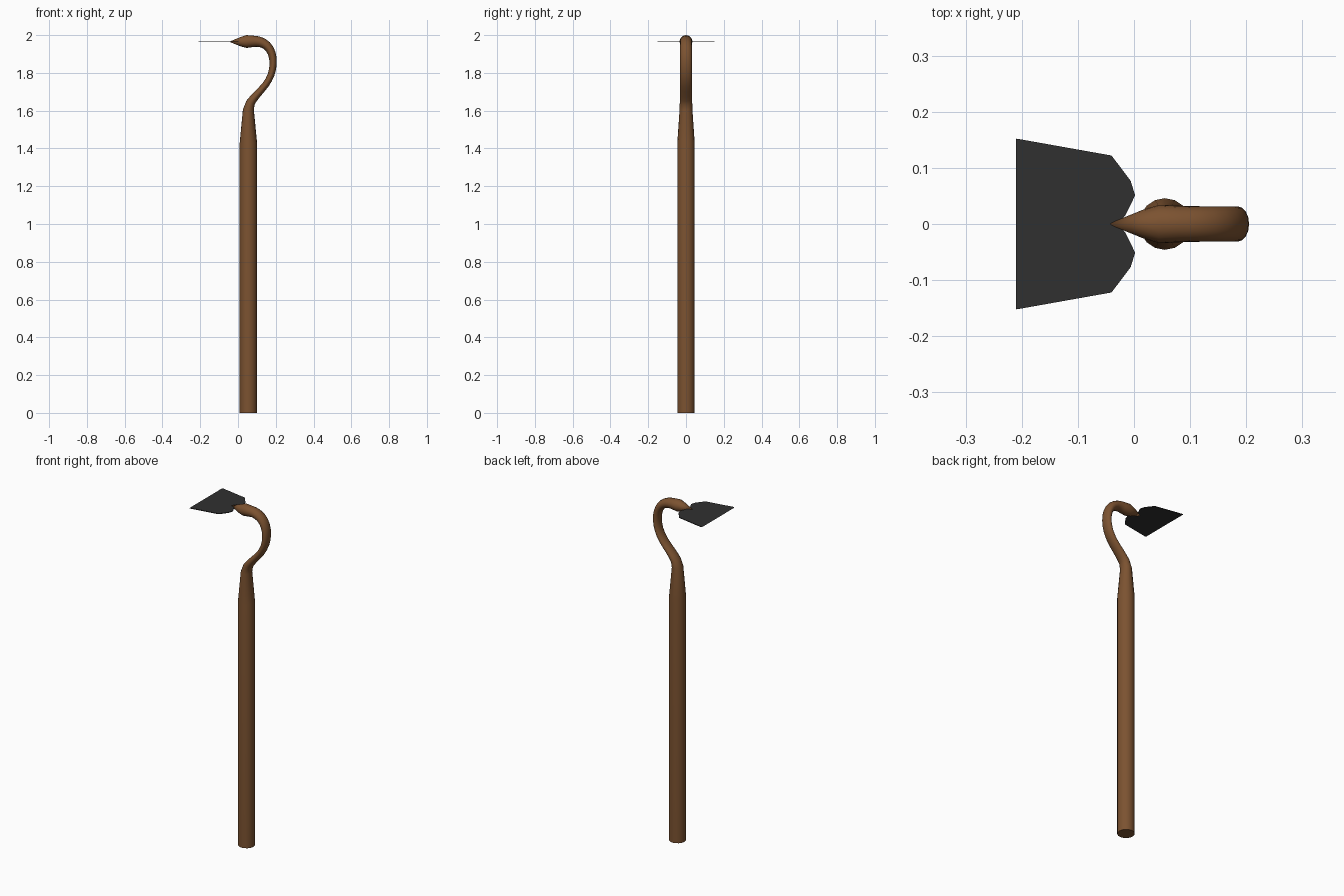
import bpy, bmesh, math
from mathutils import Vector

if "Cube" in bpy.data.objects:
    bpy.data.objects.remove(bpy.data.objects["Cube"])

SIDES = 16


def material(name, rgb):
    m = bpy.data.materials.new(name)
    m.diffuse_color = (*rgb, 1)
    m.use_nodes = True
    m.node_tree.nodes["Principled BSDF"].inputs["Base Color"].default_value = m.diffuse_color
    return m


def finish(bm, name, mat, smooth):
    bmesh.ops.remove_doubles(bm, verts=bm.verts, dist=0.0002)
    bmesh.ops.recalc_face_normals(bm, faces=bm.faces)
    mesh = bpy.data.meshes.new(name)
    bm.to_mesh(mesh)
    bm.free()
    ob = bpy.data.objects.new(name, mesh)
    bpy.context.collection.objects.link(ob)
    mesh.materials.append(mat)
    if smooth:
        bpy.ops.object.select_all(action='DESELECT')
        ob.select_set(True)
        bpy.context.view_layer.objects.active = ob
        bpy.ops.object.shade_smooth_by_angle(angle=math.radians(40))
    return ob


def catmull(p0, p1, p2, p3, t):
    return (p1 * 2 + (p2 - p0) * t + (p0 * 2 - p1 * 5 + p2 * 4 - p3) * t * t
            + (p1 * 3 - p0 - p2 * 3 + p3) * t ** 3) * 0.5


wood = material("wood", (0.2, 0.085, 0.03))
iron = material("iron", (0.03, 0.03, 0.03))

# Handle and gooseneck: x, z, half thickness in the bend plane, half width in y
stations = [Vector(s) for s in (
    (.055, 0, .046, .046), (.055, 1.43, .046, .046), (.055, 1.605, .029, .034),
    (.066, 1.642, .024, .033), (.102, 1.687, .020, .032), (.146, 1.737, .018, .031),
    (.175, 1.79, .018, .031), (.186, 1.85, .019, .031), (.178, 1.905, .021, .031),
    (.152, 1.945, .024, .031), (.115, 1.964, .027, .031), (.08, 1.967, .030, .032),
    (.045, 1.966, .034, .034), (.015, 1.965, .025, .025), (-.047, 1.965, 0, 0))]

# Round off the bend with extra rings
path = []
for i, s in enumerate(stations):
    path.append(s)
    if 3 <= i <= 10:
        path.append(catmull(*stations[i - 1:i + 3], 0.5))

bm = bmesh.new()
rings = []
for i, (x, z, a, b) in enumerate(path):
    d = path[min(i + 1, len(path) - 1)] - path[max(i - 1, 0)]
    t = Vector((d[0], d[1])).normalized()
    ring = []
    for k in range(SIDES):
        ang = 2 * math.pi * k / SIDES
        u = a * math.cos(ang)
        ring.append(bm.verts.new((x + u * t.y, b * math.sin(ang), z - u * t.x)))
    rings.append(ring)
for r, q in zip(rings, rings[1:]):
    for k in range(SIDES):
        n = (k + 1) % SIDES
        bm.faces.new((r[k], r[n], q[n], q[k]))
bm.faces.new(rings[0])
finish(bm, "handle", wood, True)

# Blade: thin plate with a heart-shaped back and a ground cutting edge
half = [(-.203, .151), (-.04, .122), (-.006, .077), (.002, .051), (-.015, .016), (-.03, 0)]
outline = half + [(x, -y) for x, y in reversed(half[:-1])]
Z, T = 1.965, 0.002
bm = bmesh.new()
top = [bm.verts.new((x, y, Z + T)) for x, y in outline]
bot = [bm.verts.new((x, y, Z - T)) for x, y in outline]
edge = [bm.verts.new((-.21, y, Z)) for y in (.152, -.152)]
bm.faces.new(top)
bm.faces.new(bot)
for i in range(len(top) - 1):
    bm.faces.new((top[i], top[i + 1], bot[i + 1], bot[i]))
for side in (top, bot):
    bm.faces.new((side[0], side[-1], edge[1], edge[0]))
for i, e in ((0, edge[0]), (-1, edge[1])):
    bm.faces.new((top[i], bot[i], e))
finish(bm, "blade", iron, False)
